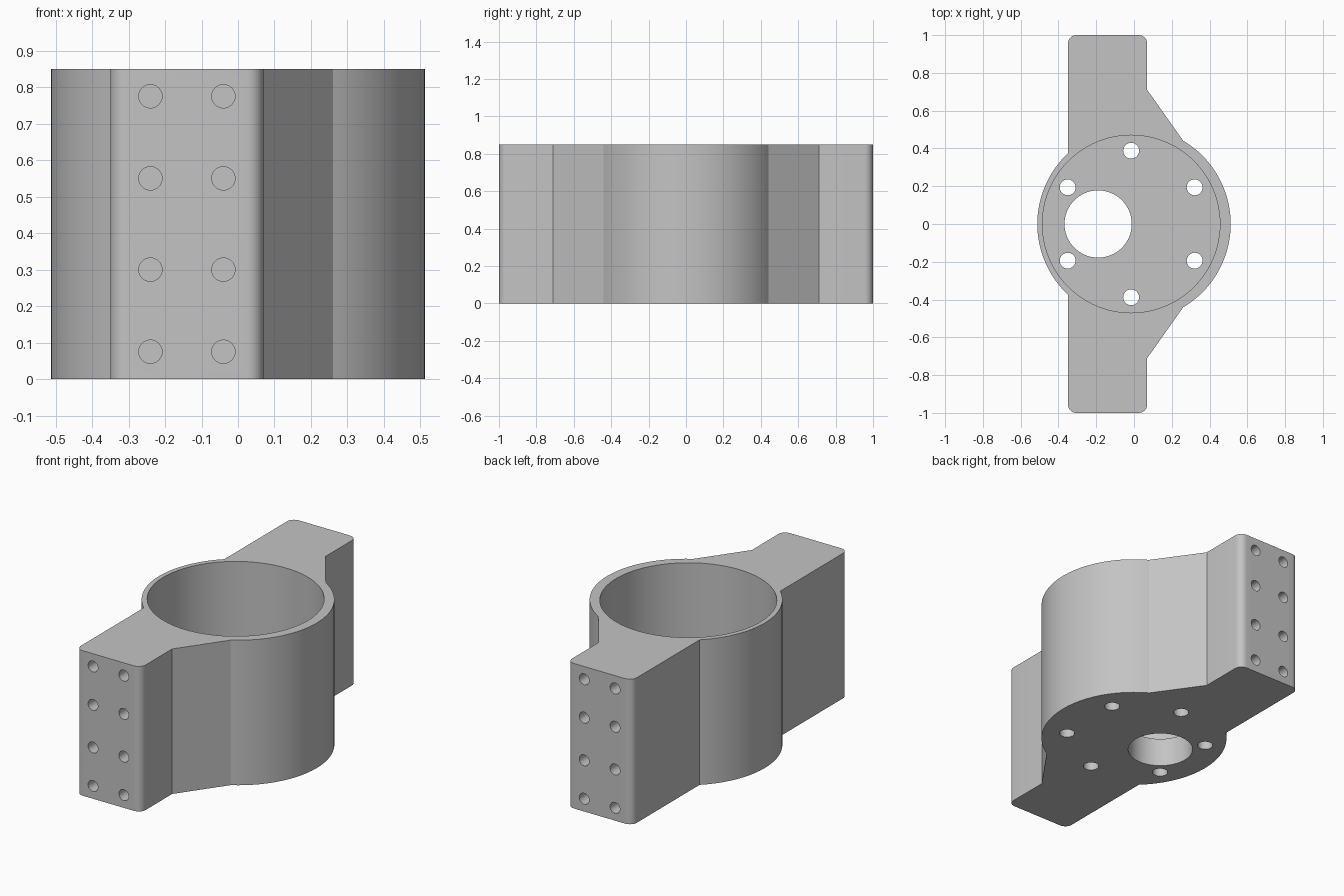
import bpy
import bmesh
from math import sin, cos, pi, radians, sqrt, atan2
from mathutils import Matrix, Vector

cube = bpy.data.objects.get("Cube")
if cube:
    bpy.data.objects.remove(cube, do_unlink=True)

HEIGHT, FLOOR = 0.85, 0.17
SHELL_R, BORE_R, BORE_X = 0.512, 0.47, -0.015
ARM_LEFT, ARM_RIGHT, CORNER = -0.35, 0.07, 0.045

grey = bpy.data.materials.new("plain grey")
grey.use_nodes = True
grey.diffuse_color = (0.55, 0.55, 0.55, 1)
grey.node_tree.nodes["Principled BSDF"].inputs["Base Color"].default_value = (0.55, 0.55, 0.55, 1)


def arc(cx, cy, r, start, end, steps):
    angles = [start + (end - start) * i / steps for i in range(steps + 1)]
    return [(cx + r * cos(a), cy + r * sin(a)) for a in angles]


def make_object(name, bm):
    mesh = bpy.data.meshes.new(name)
    bmesh.ops.recalc_face_normals(bm, faces=bm.faces)
    bm.to_mesh(mesh)
    bm.free()
    obj = bpy.data.objects.new(name, mesh)
    bpy.context.collection.objects.link(obj)
    mesh.materials.append(grey)
    return obj


def add_cylinder(bm, centre, radius, depth, segments, axis="Z"):
    turn = Matrix.Rotation(radians(90), 4, "X") if axis == "Y" else Matrix()
    bmesh.ops.create_cone(bm, cap_ends=True, segments=segments, radius1=radius, radius2=radius,
                          depth=depth, matrix=Matrix.Translation(Vector(centre)) @ turn)


def cut(target, name, bm):
    cutter = make_object(name, bm)
    cutter.hide_render = True
    mod = target.modifiers.new(name, "BOOLEAN")
    mod.operation, mod.solver, mod.object = "DIFFERENCE", "EXACT", cutter
    bpy.context.view_layer.objects.active = target
    bpy.ops.object.modifier_apply(modifier=mod.name)
    bpy.data.objects.remove(cutter, do_unlink=True)


# Body outline, back half: round shell, tapered gusset, arm with rounded corners
gusset = atan2(0.44, 0.26)
notch = atan2(sqrt(SHELL_R ** 2 - ARM_LEFT ** 2), ARM_LEFT)
half = arc(0, 0, SHELL_R, 0, gusset, 24)
half.append((ARM_RIGHT, 0.71))
half += arc(ARM_RIGHT - CORNER, 1 - CORNER, CORNER, 0, pi / 2, 8)
half += arc(ARM_LEFT + CORNER, 1 - CORNER, CORNER, pi / 2, pi, 8)
half += arc(0, 0, SHELL_R, notch, pi, 18)
outline = half + [(x, -y) for x, y in reversed(half[1:-1])]

bm = bmesh.new()
base = bm.faces.new([bm.verts.new((x, y, 0)) for x, y in outline])
grown = bmesh.ops.extrude_face_region(bm, geom=[base], use_keep_orig=True)
top = [v for v in grown["geom"] if isinstance(v, bmesh.types.BMVert)]
bmesh.ops.translate(bm, verts=top, vec=(0, 0, HEIGHT))
body = make_object("mount_body", bm)

# Main bore, open at the top
bm = bmesh.new()
add_cylinder(bm, (BORE_X, 0, FLOOR + 0.5), BORE_R, 1, 96)
cut(body, "bore_cutter", bm)

# Floor holes and the screw holes in both arm ends
bm = bmesh.new()
add_cylinder(bm, (-0.19, 0, 0.1), 0.178, 0.5, 64)
for i in range(6):
    a = radians(30 + 60 * i)
    add_cylinder(bm, (BORE_X + 0.388 * cos(a), 0.388 * sin(a), 0.1), 0.042, 0.5, 32)
for side in (-1, 1):
    for x in (-0.24, -0.04):
        for z in (0.075, 0.3, 0.55, 0.775):
            add_cylinder(bm, (x, side, z), 0.032, 0.6, 32, "Y")
cut(body, "hole_cutter", bm)

# Smooth the round walls, keep the corners sharp
bpy.ops.object.select_all(action="DESELECT")
body.select_set(True)
bpy.context.view_layer.objects.active = body
bpy.ops.object.shade_smooth_by_angle(angle=radians(20))
